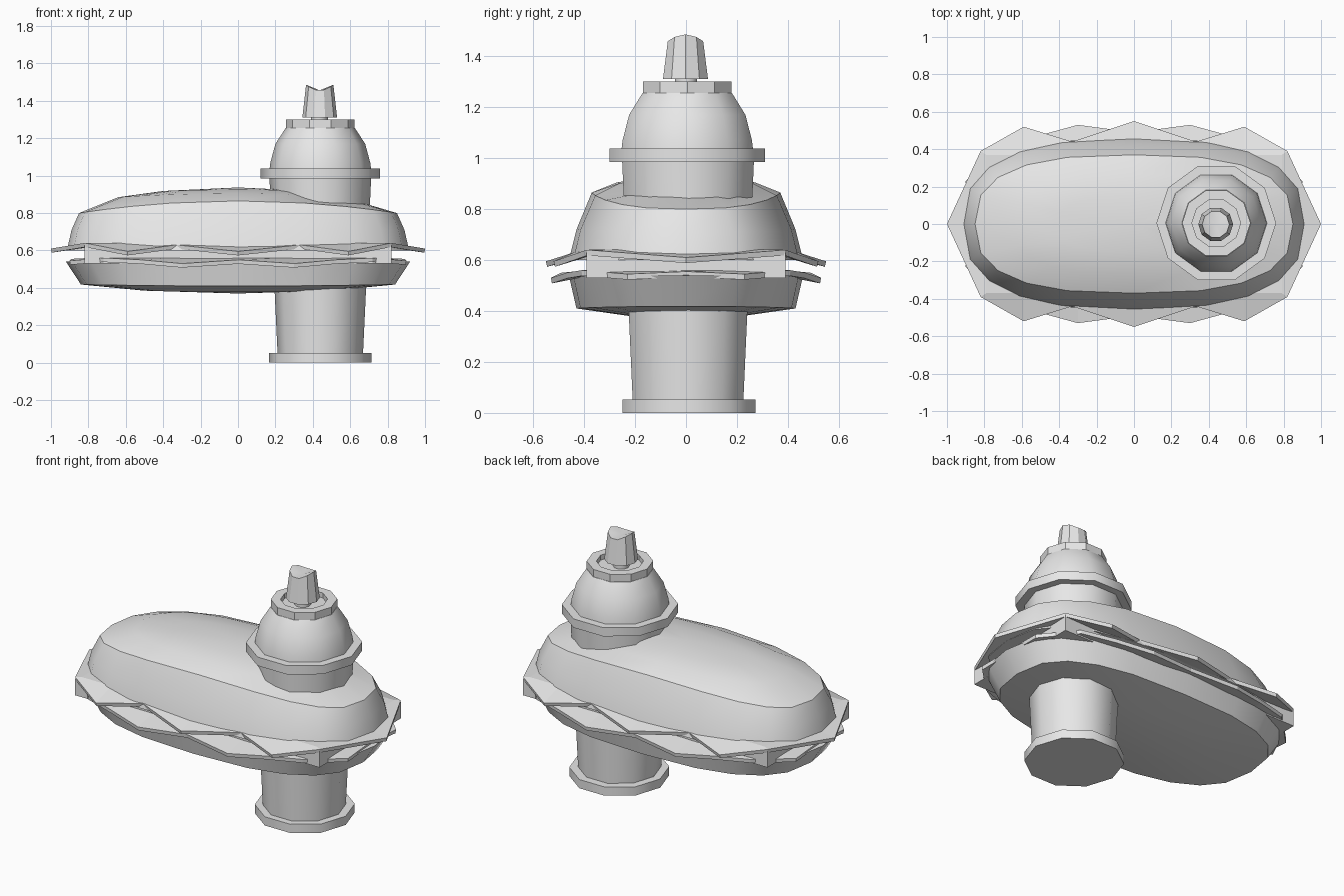
import bpy, bmesh, math

old = bpy.data.objects.get("Cube")
if old:
    bpy.data.objects.remove(old)

grey = bpy.data.materials.new("light_grey")
grey.use_nodes = True
grey.diffuse_color = (0.8, 0.8, 0.8, 1)
grey.node_tree.nodes["Principled BSDF"].inputs["Base Color"].default_value = (0.8, 0.8, 0.8, 1)


def finish(name, bm, angle=None):
    """Turn a bmesh into a named object, smooth when an angle is given."""
    bmesh.ops.recalc_face_normals(bm, faces=bm.faces)
    mesh = bpy.data.meshes.new(name)
    bm.to_mesh(mesh)
    bm.free()
    mesh.materials.append(grey)
    obj = bpy.data.objects.new(name, mesh)
    bpy.context.collection.objects.link(obj)
    if angle:
        bpy.ops.object.select_all(action='DESELECT')
        obj.select_set(True)
        bpy.context.view_layer.objects.active = obj
        bpy.ops.object.shade_smooth_by_angle(angle=math.radians(angle))
    return obj


def loft(bm, rings):
    """Skin equal-length point rings; one-point rings become poles."""
    loops = [[bm.verts.new(p) for p in ring] for ring in rings]
    for a, b in zip(loops, loops[1:]):
        n = max(len(a), len(b))
        for i in range(n):
            j = (i + 1) % n
            if len(a) == 1:
                bm.faces.new((a[0], b[i], b[j]))
            elif len(b) == 1:
                bm.faces.new((a[i], a[j], b[0]))
            else:
                bm.faces.new((a[i], a[j], b[j], b[i]))
    return loops


def turned(name, profile, center, sides=10, angle=40, top=None):
    """Faceted turning from (radius, height) pairs."""
    rings = []
    for r, z in profile:
        if r == 0:
            rings.append([(*center, z)])
        else:
            turns = [math.tau * i / sides for i in range(sides)]
            rings.append([(center[0] + r * math.cos(t),
                           center[1] + r * math.sin(t), z) for t in turns])
    if top:
        rings = [[top(p) for p in ring] for ring in rings]
    bm = bmesh.new()
    loft(bm, rings)
    return finish(name, bm, angle)


def oval(a, b, height, n=20, power=2.7):
    """Rounded-rectangle ring whose height depends on x."""
    ring = []
    for i in range(n):
        c, s = math.cos(math.tau * i / n), math.sin(math.tau * i / n)
        x = a * math.copysign(abs(c) ** (2 / power), c)
        y = b * math.copysign(abs(s) ** (2 / power), s)
        ring.append((x, y, height(x)))
    return ring


def bun(name, levels, pole_start, pole_end, limit=9):
    """Levels are (half length, half width, mid height, height at ends)."""
    rings = [[(0, 0, pole_start)]]
    for a, b, mid, end in levels:
        rings.append(oval(a, b, lambda x: min(mid + (end - mid) * (x / a) ** 2,
                                              limit if x > 0.4 else 9)))
    rings.append([(0, 0, pole_end)])
    bm = bmesh.new()
    loft(bm, rings)
    return finish(name, bm, 35)


# Bread: the upper half sinks a little around the cup
bun("lower_bun", [(0.5, 0.2, 0.377, 0.385), (0.84, 0.43, 0.41, 0.418),
                  (0.92, 0.46, 0.54, 0.54)], 0.37, 0.55)
bun("upper_bun", [(0.915, 0.46, 0.6, 0.6), (0.89, 0.43, 0.72, 0.71),
                  (0.85, 0.37, 0.865, 0.8), (0.64, 0.27, 0.905, 0.885),
                  (0.4, 0.15, 0.925, 0.918)], 0.6, 0.937, limit=0.862)

# Filling slab between the leaves
bm = bmesh.new()
bmesh.ops.create_cube(bm, size=1)
bmesh.ops.scale(bm, vec=(1.64, 0.78, 0.1), verts=bm.verts)
bmesh.ops.translate(bm, vec=(0, 0, 0.58), verts=bm.verts)
finish("filling", bm)


def leaf(name, quarter, inner_z, limits):
    """Zigzag sheet from one quarter outline, mirrored in x and y."""
    half = quarter + [(-x, y, z) for x, y, z in reversed(quarter[:-1])]
    outer = half + [(x, -y, z) for x, y, z in reversed(half[1:-1])]
    clamp = lambda v, m: max(-m, min(m, v))
    inner = [(clamp(x, limits[0]), clamp(y, limits[1]), inner_z) for x, y, z in outer]
    bm = bmesh.new()
    loft(bm, [outer, inner, [(0, 0, inner_z)]])
    obj = finish(name, bm)
    solid = obj.modifiers.new("thickness", 'SOLIDIFY')
    solid.thickness = 0.022
    solid.offset = -1


# Lettuce leaves
leaf("upper_lettuce", [(1, 0, 0.61), (0.82, 0.39, 0.64), (0.59, 0.52, 0.595),
                       (0.33, 0.44, 0.63), (0, 0.55, 0.595)], 0.641, (0.79, 0.37))
leaf("lower_lettuce", [(0.89, 0, 0.555), (0.9, 0.23, 0.545), (0.72, 0.41, 0.56),
                       (0.52, 0.47, 0.55), (0.3, 0.53, 0.53),
                       (0, 0.49, 0.55)], 0.562, (0.76, 0.37))

# Cup, lid and straw
axis = (0.44, 0.005)
turned("cup_foot", [(0, 0), (0.275, 0), (0.275, 0.053), (0, 0.053)], (0.44, 0.012))
turned("cup_body", [(0, 0.04), (0.228, 0.04), (0.245, 0.4), (0.272, 0.99), (0, 0.99)],
       (0.44, 0.008))
turned("lid_ring", [(0, 0.985), (0.32, 0.985), (0.32, 1.038), (0, 1.038)], axis)
turned("lid_dome", [(0, 1.03), (0.272, 1.03), (0.267, 1.07), (0.24, 1.17),
                    (0.185, 1.255), (0, 1.255)], axis)
turned("lid_rim", [(0, 1.252), (0.183, 1.252), (0.183, 1.3), (0.13, 1.3),
                   (0.13, 1.27), (0, 1.27)], axis, angle=25)
turned("straw_neck", [(0, 1.26), (0.045, 1.26), (0.045, 1.32), (0, 1.32)], (0.435, 0))


def saddle(p):
    """Raise the straw mouth towards its left and right edges."""
    x, y, z = p
    return (x, y, z + 0.03 * ((x - 0.437) / 0.073) ** 2 if z > 1.4 else z)


turned("straw", [(0, 1.31), (0.093, 1.31), (0.073, 1.456), (0, 1.456)], (0.437, -0.002),
       angle=30, top=saddle)
